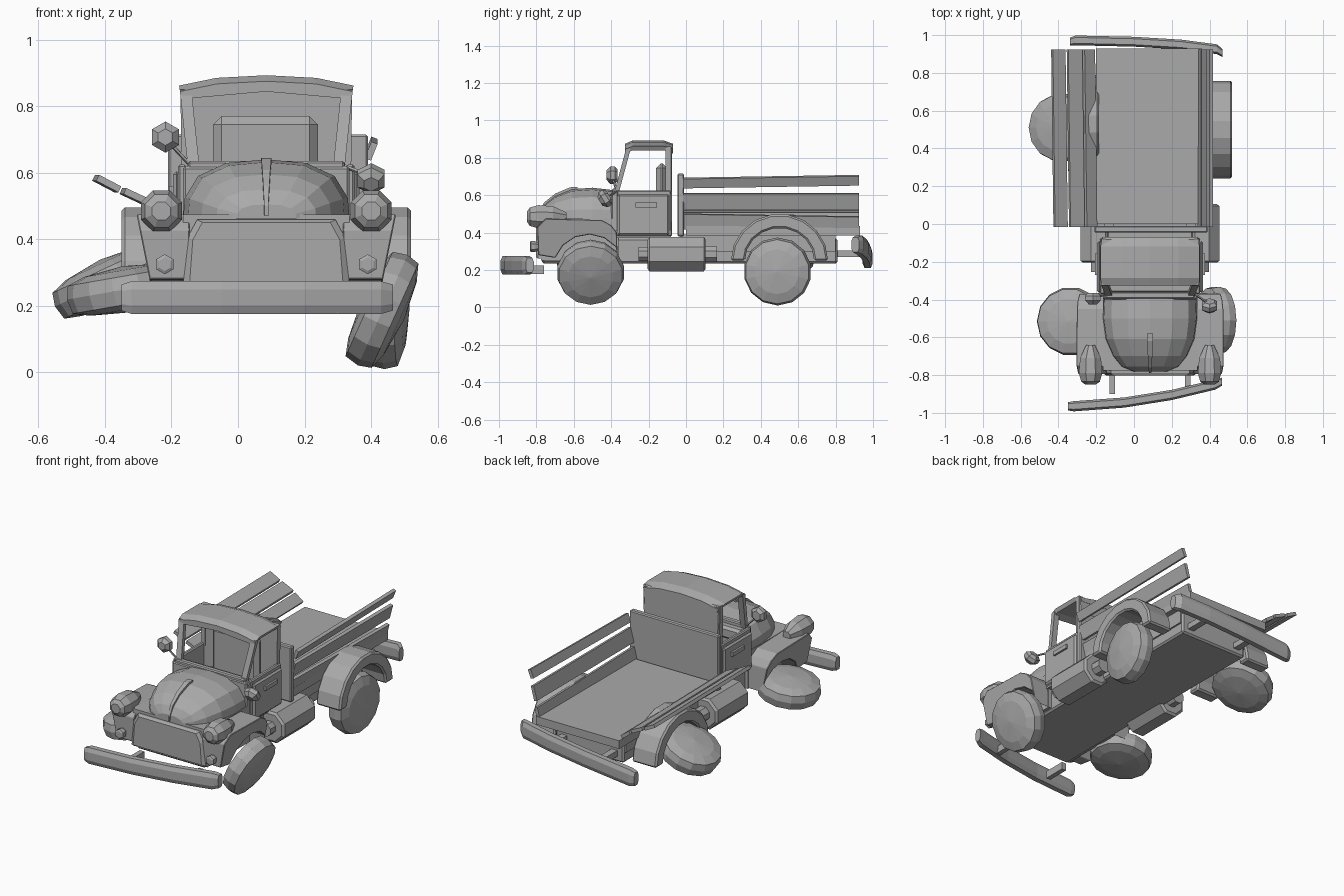
import bpy, bmesh, math
from mathutils import Vector, Matrix

cube = bpy.data.objects.get("Cube")
if cube:
    bpy.data.objects.remove(cube, do_unlink=True)

GREY = bpy.data.materials.new("plain grey")
GREY.use_nodes = True
GREY.diffuse_color = (0.4, 0.4, 0.4, 1)
GREY.node_tree.nodes["Principled BSDF"].inputs["Base Color"].default_value = (0.4, 0.4, 0.4, 1)
C = 0.085  # centre line of the body
SIDES = ((1, "left"), (-1, "right"))


def loft(name, rings, bevel=0):
    """Skin a row of equal rings and cap both ends."""
    bm = bmesh.new()
    rows = [[bm.verts.new(p) for p in ring] for ring in rings]
    n = len(rows[0])
    for a, b in zip(rows, rows[1:]):
        for i in range(n):
            j = (i + 1) % n
            bm.faces.new((a[i], a[j], b[j], b[i]))
    bm.faces.new(rows[0])
    bm.faces.new(rows[-1])
    bmesh.ops.recalc_face_normals(bm, faces=bm.faces)
    mesh = bpy.data.meshes.new(name)
    bm.to_mesh(mesh)
    bm.free()
    mesh.materials.append(GREY)
    obj = bpy.data.objects.new(name, mesh)
    bpy.context.collection.objects.link(obj)
    if bevel:
        mod = obj.modifiers.new("bevel", 'BEVEL')
        mod.width, mod.segments = bevel, 1
    return obj


def box(name, x, y, z, bevel=0):
    ring = [(x[0], y[0]), (x[1], y[0]), (x[1], y[1]), (x[0], y[1])]
    return loft(name, [[(a, b, h) for a, b in ring] for h in z], bevel)


def pair_box(name, inner, outer, y, z, bevel=0):
    for s, side in SIDES:
        box(f"{side}_{name}", sorted((C + s * inner, C + s * outer)), y, z, bevel)


def turned(name, centre, axis, profile, sides=8):
    """Revolve (distance, radius) steps about an axis."""
    turn = Vector(axis).to_track_quat('Z', 'Y').to_matrix()
    angles = [2 * math.pi * (i + 0.5) / sides for i in range(sides)]
    return loft(name, [[Vector(centre) + turn @ Vector((r * math.cos(a), r * math.sin(a), d))
                        for a in angles] for d, r in profile])


def rod(name, start, end, r, sides=5):
    axis = Vector(end) - Vector(start)
    return turned(name, start, axis, [(0, r), (axis.length, r)], sides)


# Chassis, engine bay and bed
box("chassis", (C - 0.23, C + 0.23), (-0.77, 0.81), (0.235, 0.37), 0.01)
box("engine_bay", (C - 0.25, C + 0.25), (-0.775, -0.36), (0.25, 0.475))
box("bed_floor", (C - 0.285, C + 0.275), (0, 0.93), (0.385, 0.435))
box("bed_headboard", (C - 0.295, C + 0.305), (-0.045, -0.01), (0.38, 0.715), 0.006)
pair_box("bed_rail", 0.19, 0.24, (-0.03, 0.8), (0.3, 0.39))
pair_box("rear_bracket", 0.15, 0.19, (0.8, 0.93), (0.27, 0.305))
pair_box("front_bracket", 0.185, 0.215, (-0.9, -0.76), (0.18, 0.225))

# Side boards: upright on the left, collapsed outward on the right
BOARDS = {
    "left": [((0.345, 0.42), (0.365, 0.5)), ((0.367, 0.525), (0.39, 0.61)), ((0.39, 0.64), (0.41, 0.69))],
    "right": [((-0.2, 0.46), (-0.255, 0.5)), ((-0.265, 0.51), (-0.34, 0.545)), ((-0.355, 0.55), (-0.422, 0.585))],
}
for side, boards in BOARDS.items():
    for k, (low, high) in enumerate(boards):
        a, b = Vector(low), Vector(high)
        n = (b - a).orthogonal().normalized() * 0.01
        shift = Vector((0, (k - 1) * 0.015)) if side == "left" else Vector((-0.012, 0))
        quad = [a - n, b - n, b + n, a + n]
        loft(f"{side}_side_board_{k + 1}",
             [[(p.x, -0.015, p.y) for p in quad],
              [(p.x + shift.x, 0.925, p.y + shift.y) for p in quad]])

# Cab tub, seat and rear wall
box("cab_floor", (C - 0.26, C + 0.26), (-0.38, -0.08), (0.37, 0.41))
box("firewall", (C - 0.25, C + 0.25), (-0.4, -0.36), (0.37, 0.62), 0.008)
box("dashboard", (C - 0.24, C + 0.24), (-0.37, -0.31), (0.54, 0.615), 0.015)
box("seat_back", (C - 0.16, C + 0.155), (-0.16, -0.1), (0.45, 0.77), 0.025)
box("seat_cushion", (C - 0.2, C + 0.2), (-0.27, -0.1), (0.4, 0.5), 0.02)
loft("cab_rear_wall", [[(C + s * w, y, z) for s, w, z in
     ((-1, 0.265, 0.38), (1, 0.265, 0.38), (1, 0.25, 0.64), (1, 0.258, 0.86), (-1, 0.258, 0.86), (-1, 0.25, 0.64))]
     for y in (-0.105, -0.075)], 0.006)
pair_box("cab_side", 0.24, 0.265, (-0.37, -0.08), (0.38, 0.625), 0.006)
pair_box("door", 0.26, 0.28, (-0.365, -0.09), (0.385, 0.605), 0.012)
pair_box("door_handle", 0.28, 0.292, (-0.27, -0.155), (0.535, 0.56))


# Roof and windscreen frame
def roof_ring(y, scale, drop):
    half = ((0.25, 0.84), (0.262, 0.862), (0.15, 0.885), (0, 0.893))
    top = [(-x, z) for x, z in half] + [(x, z) for x, z in half[-2::-1]] + [(0, 0.862)]
    return [(C + x * scale, y, z - drop) for x, z in top]


loft("roof", [roof_ring(-0.325, 0.99, 0.018), roof_ring(-0.285, 1, 0),
              roof_ring(-0.12, 1, 0), roof_ring(-0.07, 0.97, 0.018)])
for s, side in SIDES:
    def post(name, bottom, top, w, d):
        loft(f"{side}_{name}", [[(C + s * (x + i * w), y + j * d, z)
             for i, j in ((0, 0), (-1, 0), (-1, 1), (0, 1))] for x, y, z in (bottom, top)])
    post("windscreen_post", (0.235, -0.385, 0.61), (0.26, -0.32, 0.85), 0.035, 0.025)
    post("rear_post", (0.255, -0.11, 0.61), (0.258, -0.11, 0.86), 0.025, 0.03)
box("windscreen_sill", (C - 0.235, C + 0.235), (-0.395, -0.36), (0.605, 0.635), 0.006)

# Rounded bonnet with centre ridge
ARCH = ((1, 0), (0.98, 0.35), (0.82, 0.72), (0.48, 0.94), (0, 1))
ARCH = ARCH + tuple((-x, z) for x, z in ARCH[-2::-1])
HOOD = ((-0.37, 0.245, 0.625), (-0.5, 0.25, 0.64), (-0.61, 0.235, 0.632),
        (-0.7, 0.195, 0.595), (-0.755, 0.15, 0.55), (-0.78, 0.09, 0.505))
loft("bonnet", [[(C + x * w, y, 0.462 + z * (top - 0.462)) for x, z in ARCH] for y, w, top in HOOD])
loft("bonnet_ridge", [[(C - w, y, z - 0.03), (C + w, y, z - 0.03), (C + w, y, z), (C - w, y, z)]
     for y, w, z in ((-0.58, 0.016, 0.645), (-0.62, 0.015, 0.642), (-0.7, 0.012, 0.608),
                     (-0.76, 0.009, 0.56), (-0.788, 0.006, 0.5))])

# Grille panel
def grille_ring(y, grow):
    shape = ((-0.24, 0.265), (0.24, 0.265), (0.23, 0.4), (0.2, 0.455), (-0.2, 0.455), (-0.23, 0.4))
    return [(C + x * grow, y, 0.36 + (z - 0.36) * grow) for x, z in shape]


loft("grille", [grille_ring(-0.77, 1.04), grille_ring(-0.79, 1.04), grille_ring(-0.803, 0.96)])

# Front wings with wheel arches, lamps
wing = [(-0.79, 0.28), (-0.795, 0.43), (-0.75, 0.475), (-0.45, 0.467), (-0.4, 0.44), (-0.37, 0.4), (-0.365, 0.25)]
wing += [(-0.52 + 0.19 * math.cos(a), 0.2 + 0.19 * math.sin(a))
         for a in [math.radians(d) for d in range(40, 161, 24)]]
for s, side in SIDES:
    loft(f"{side}_front_wing", [[(C + s * (w + t * (z - 0.25)), y, z) for y, z in wing]
         for w, t in ((0.23, 0), (0.345, 0.2))], 0.012)
    turned(f"{side}_headlamp", (C + s * 0.315, -0.85, 0.485), (0, 1, 0),
           [(0, 0.03), (0.015, 0.053), (0.06, 0.067), (0.14, 0.06), (0.21, 0.025)])
    turned(f"{side}_fog_lamp", (C + s * 0.305, -0.835, 0.325), (0, 1, 0),
           [(0, 0.02), (0.005, 0.03), (0.025, 0.03), (0.06, 0.015)], 6)

    # Fuel tanks with stepped ends
    turned(f"{side}_fuel_tank", (C + s * 0.275, -0.255, 0.285), (0, 1, 0),
           [(0, 0.04), (0.05, 0.04), (0.05, 0.085), (0.06, 0.1), (0.35, 0.1),
            (0.36, 0.085), (0.36, 0.045), (0.42, 0.045)])

    # Rear wheel arches
    arch = [math.radians(d) for d in range(0, 181, 20)]
    ring = [(0.26 * math.cos(a), 0.25 + 0.25 * math.sin(a)) for a in arch]
    ring += [(0.185 * math.cos(a), 0.25 + 0.175 * math.sin(a)) for a in reversed(arch)]
    mid = 0.5 if s > 0 else 0.53
    loft(f"{side}_rear_wing", [[(C + s * w, mid + y, z) for y, z in ring] for w in (0.27, 0.435)], 0.01)

# Wheels: dished discs, two tilted and two fallen flat
WHEEL = [(-0.07, 0.004), (-0.06, 0.12), (-0.045, 0.172), (0, 0.182), (0.04, 0.172), (0.058, 0.12), (0.07, 0.004)]
for name, centre, axis in (("left_front", (0.435, -0.51, 0.187), (0.91, 0, -0.41)),
                           ("left_rear", (0.445, 0.49, 0.192), (1, -0.08, -0.03)),
                           ("right_front", (-0.335, -0.515, 0.25), (-0.17, 0, 0.98)),
                           ("right_rear", (-0.385, 0.51, 0.275), (-0.42, 0, 0.9))):
    turned(f"{name}_wheel", centre, axis, WHEEL, 14)


# Bumpers knocked askew
def bumper(name, path, depth, height):
    section = ((-1, -0.5), (-0.6, -1), (0.6, -1), (1, -0.5), (1, 0.5), (0.6, 1), (-0.6, 1), (-1, 0.5))
    last = len(path) - 1
    loft(name, [[(x, y + d * depth * k, z + h * height * k) for d, h in section]
         for i, (x, y, z) in enumerate(path) for k in [0.8 if i in (0, last) else 1]])


bumper("front_bumper", [(-0.35, -0.965, 0.225), (-0.32, -0.965, 0.225), (-0.05, -0.945, 0.225),
                        (0.2, -0.905, 0.225), (0.43, -0.85, 0.225), (0.465, -0.835, 0.225)], 0.027, 0.049)
bumper("rear_bumper", [(-0.34, 0.965, 0.255), (-0.31, 0.972, 0.26), (0, 0.965, 0.29),
                       (0.25, 0.95, 0.315), (0.44, 0.925, 0.335), (0.468, 0.905, 0.335)], 0.026, 0.05)

# Door mirrors, the left one hanging
CUP = [(0, 0.025), (0.02, 0.047), (0.045, 0.047), (0.06, 0.03)]
rod("right_mirror_arm", (-0.14, -0.37, 0.62), (-0.215, -0.395, 0.7), 0.006)
turned("right_mirror", (-0.218, -0.425, 0.707), (0, 1, 0), CUP, 6)
rod("left_mirror_arm", (0.32, -0.37, 0.62), (0.395, -0.42, 0.59), 0.006)
turned("left_mirror", (0.4, -0.46, 0.565), (0, 0.8, 0.5), CUP, 6)
